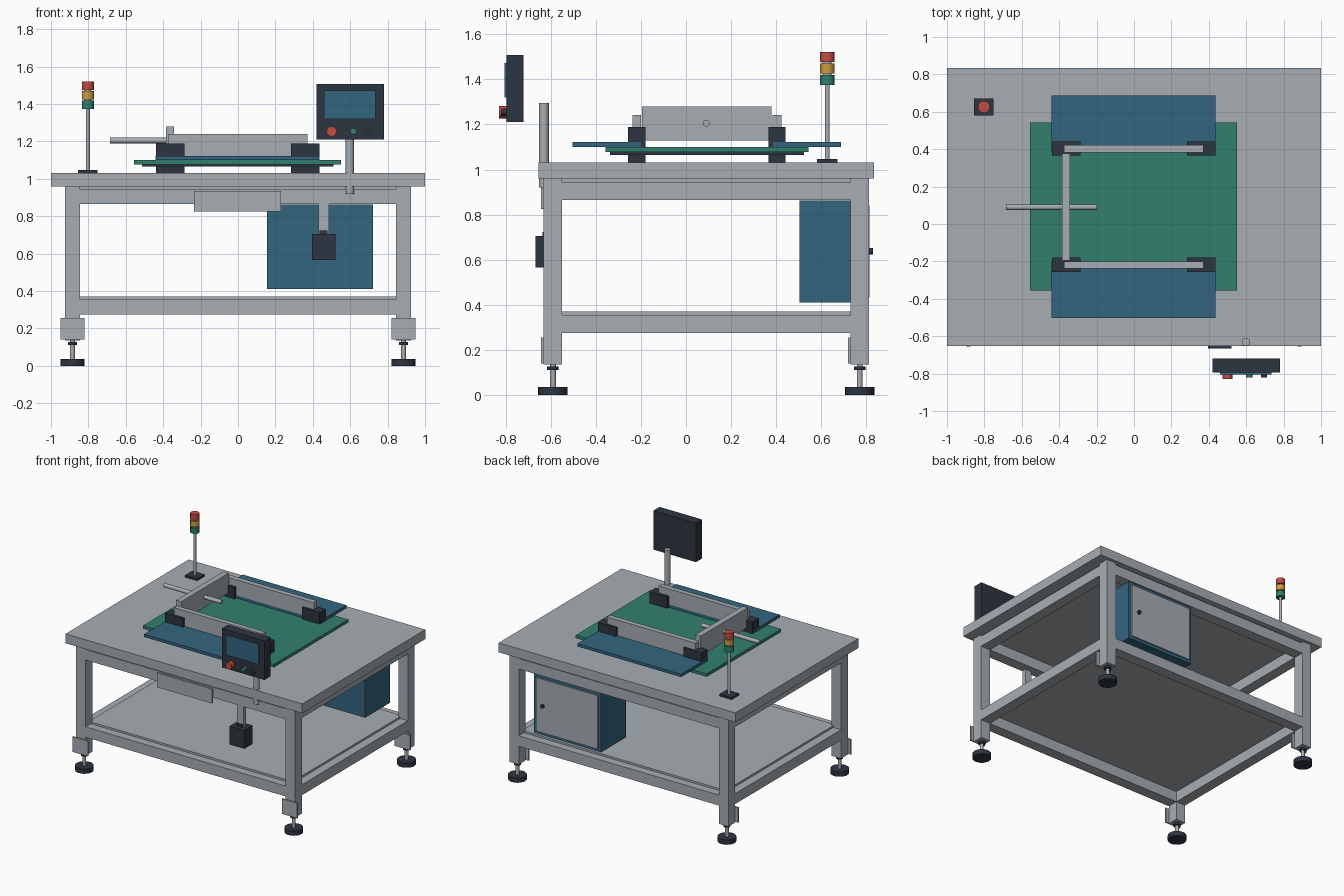
import bpy, bmesh, math
from mathutils import Matrix, Vector

if "Cube" in bpy.data.objects:
    bpy.data.objects.remove(bpy.data.objects["Cube"])


def material(name, r, g, b):
    m = bpy.data.materials.new(name)
    m.diffuse_color = [((c / 255 + 0.055) / 1.055) ** 2.4 for c in (r, g, b)] + [1]
    m.use_nodes = True
    m.node_tree.nodes["Principled BSDF"].inputs["Base Color"].default_value = m.diffuse_color
    return m


GRAY = material("light gray", 167, 174, 179)
DARK = material("dark slate", 45, 53, 65)
BLUE = material("steel blue", 52, 101, 127)
GREEN = material("green", 50, 128, 109)
RED = material("red", 196, 76, 70)
AMBER = material("amber", 206, 157, 64)


def add(name, bm, mat):
    me = bpy.data.meshes.new(name)
    bm.to_mesh(me)
    bm.free()
    me.materials.append(mat)
    ob = bpy.data.objects.new(name, me)
    bpy.context.collection.objects.link(ob)
    return ob


def box(name, mat, x, y, z):
    """Box from (low, high) pairs on each axis."""
    bm = bmesh.new()
    size = Vector((x[1] - x[0], y[1] - y[0], z[1] - z[0]))
    mid = Vector((sum(x) / 2, sum(y) / 2, sum(z) / 2))
    bmesh.ops.create_cube(bm, size=1, matrix=Matrix.Translation(mid) @ Matrix.Diagonal(size).to_4x4())
    return add(name, bm, mat)


def rod(name, mat, centre, radius, length, axis="Z", sides=24):
    """Cylinder around its centre along one axis, with sharp rims."""
    turn = {"Z": Matrix(), "X": Matrix.Rotation(math.pi / 2, 4, "Y"),
            "Y": Matrix.Rotation(math.pi / 2, 4, "X")}[axis]
    bm = bmesh.new()
    bmesh.ops.create_cone(bm, cap_ends=True, segments=sides, radius1=radius, radius2=radius,
                          depth=length, matrix=Matrix.Translation(centre) @ turn)
    for f in bm.faces:
        f.smooth = len(f.verts) == 4
    for e in bm.edges:
        e.smooth = all(len(f.verts) == 4 for f in e.link_faces)
    return add(name, bm, mat)


def upright(name, mat, x, y, z0, z1, radius):
    return rod(name, mat, (x, y, (z0 + z1) / 2), radius, z1 - z0)


# Table top and lower shelf
box("table_top", GRAY, (-1, 1), (-0.653, 0.833), (0.96, 1.032))
box("top_underlay", GRAY, (-0.86, 0.86), (-0.57, 0.75), (0.945, 0.96))
box("shelf", GRAY, (-0.86, 0.86), (-0.57, 0.75), (0.355, 0.37))

# Legs with front plates and levelling feet
FRONT, BACK = (-0.631, -0.549), (0.729, 0.811)
for sx in (-1, 1):
    lx = sorted((sx * 0.845, sx * 0.925))
    cx = sx * 0.885
    for ly in (FRONT, BACK):
        cy = sum(ly) / 2
        box("leg", GRAY, lx, ly, (0.135, 0.96))
        box("leg_plate", GRAY, (cx - 0.065, cx + 0.065), (ly[0] - 0.011, ly[0]), (0.14, 0.255))
        upright("foot_pad", DARK, cx, cy, 0, 0.036, 0.065)
        upright("foot_stem", GRAY, cx, cy, 0.036, 0.135, 0.013)
        upright("foot_nut", DARK, cx, cy, 0.112, 0.127, 0.025)

# Frame rails
for z in ((0.275, 0.355), (0.865, 0.945)):
    for ly in (FRONT, BACK):
        box("long_rail", GRAY, (-0.845, 0.845), ly, z)
    for sx in (-1, 1):
        box("side_rail", GRAY, sorted((sx * 0.845, sx * 0.925)), (FRONT[1], BACK[0]), z)

# Front cover plate
box("front_plate", GRAY, (-0.235, 0.23), (-0.643, -0.631), (0.825, 0.935))

# Cabinet with door and knob
box("cabinet", BLUE, (0.155, 0.722), (0.503, 0.803), (0.41, 0.862))
box("cabinet_door", GRAY, (0.178, 0.70), (0.803, 0.813), (0.432, 0.84))
rod("door_knob", DARK, (0.64, 0.82, 0.638), 0.014, 0.018, "Y")

# Hanging switch box
box("switch_hanger", GRAY, (0.43, 0.486), (-0.625, -0.595), (0.70, 0.866))
box("switch_box", DARK, (0.395, 0.52), (-0.666, -0.566), (0.565, 0.706))
box("switch_box_cap", DARK, (0.437, 0.478), (-0.635, -0.59), (0.706, 0.724))

# Operator panel on its post
upright("panel_post", GRAY, 0.598, -0.63, 0.92, 1.295, 0.022)
box("panel_body", DARK, (0.42, 0.78), (-0.795, -0.72), (1.21, 1.507))
box("panel_screen", BLUE, (0.46, 0.735), (-0.804, -0.795), (1.32, 1.473))
for name, mat, x, r, d in (("stop_button", RED, 0.5, 0.027, 0.033),
                           ("start_button", GREEN, 0.617, 0.017, 0.025),
                           ("reset_button", DARK, 0.695, 0.016, 0.025)):
    rod(name, mat, (x, -0.795 - d / 2, 1.254), r, d, "Y")

# Signal tower
TX, TY = -0.803, 0.626
box("tower_base", DARK, (TX - 0.052, TX + 0.052), (TY - 0.045, TY + 0.045), (1.032, 1.047))
upright("tower_pole", GRAY, TX, TY, 1.047, 1.375, 0.011)
for name, mat, z in (("green_lamp", GREEN, 1.374), ("amber_lamp", AMBER, 1.425), ("red_lamp", RED, 1.476)):
    upright(name, mat, TX, TY, z, z + 0.044, 0.032)
upright("lamp_core", GRAY, TX, TY, 1.375, 1.50, 0.02)

# Work plates
box("green_plate", GREEN, (-0.555, 0.552), (-0.356, 0.543), (1.077, 1.10))
box("plate_backing", DARK, (-0.513, 0.51), (-0.337, 0.522), (1.065, 1.077))
box("back_blue_plate", BLUE, (-0.44, 0.435), (0.385, 0.688), (1.10, 1.122))
box("front_blue_plate", BLUE, (-0.44, 0.435), (-0.503, -0.20), (1.10, 1.122))

# Fixture frame: corner blocks, side bars, cross bar and rod
for by, ry in (((-0.256, -0.179), (-0.238, -0.2)), ((0.365, 0.44), (0.383, 0.423))):
    for bx in ((-0.438, -0.285), (0.284, 0.435)):
        box("corner_block", DARK, bx, by, (1.032, 1.188))
    box("side_bar", GRAY, (-0.375, 0.372), ry, (1.122, 1.241))
box("cross_bar", GRAY, (-0.386, -0.342), (-0.195, 0.378), (1.128, 1.279))
rod("push_rod", GRAY, (-0.442, 0.09, 1.205), 0.015, 0.486, "X")
